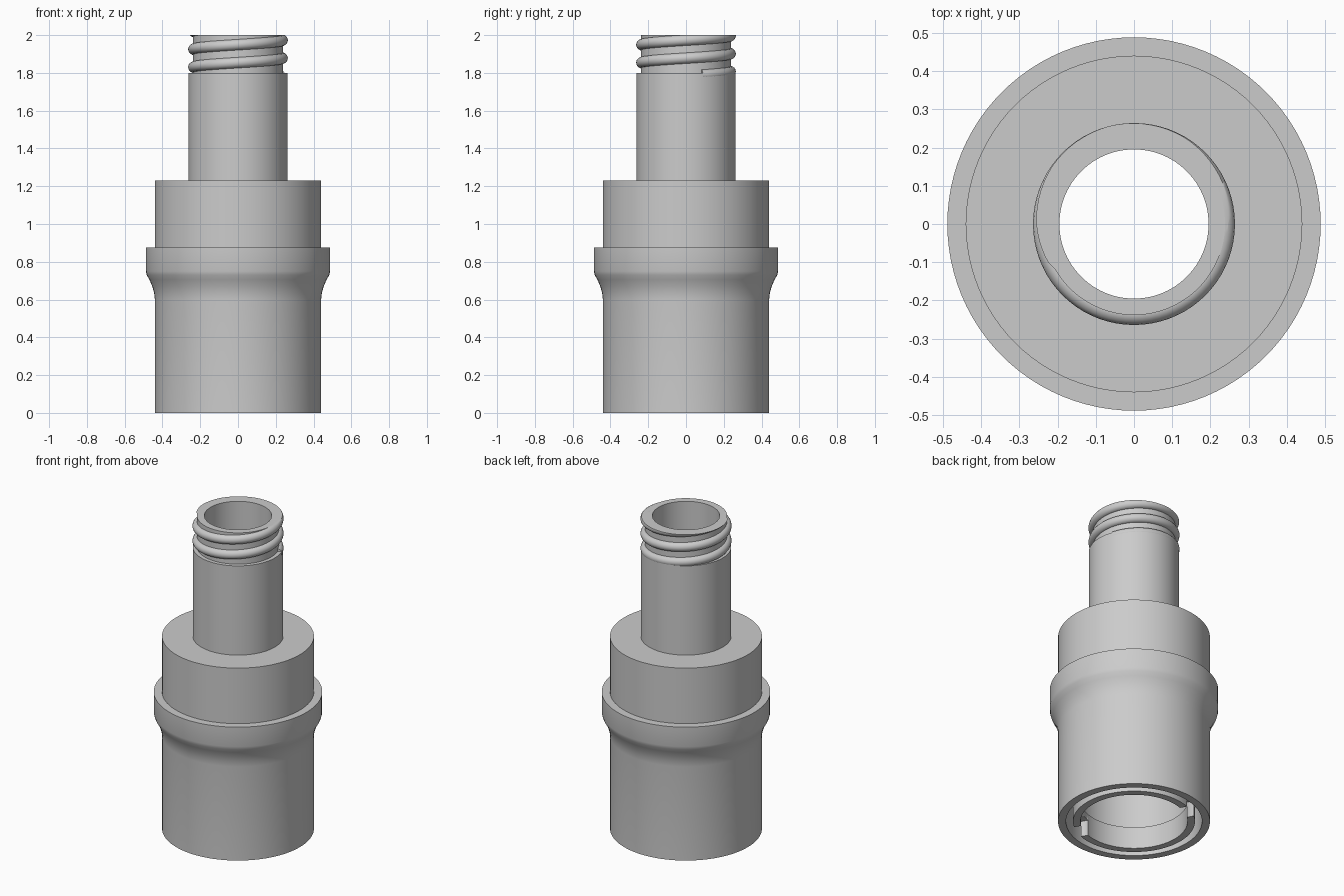
import bpy, bmesh, math
from mathutils import Matrix, Vector

cube = bpy.data.objects.get("Cube")
if cube:
    bpy.data.objects.remove(cube, do_unlink=True)

grey = bpy.data.materials.new("plain grey")
grey.use_nodes = True
colour = (0.6, 0.6, 0.6, 1)
grey.diffuse_color = colour
grey.node_tree.nodes["Principled BSDF"].inputs["Base Color"].default_value = colour


def finish(bm, name):
    """Turn a bmesh into a smooth grey object with crisp edges."""
    bmesh.ops.recalc_face_normals(bm, faces=bm.faces)
    mesh = bpy.data.meshes.new(name)
    bm.to_mesh(mesh)
    bm.free()
    mesh.materials.append(grey)
    obj = bpy.data.objects.new(name, mesh)
    bpy.context.collection.objects.link(obj)
    bpy.ops.object.select_all(action='DESELECT')
    obj.select_set(True)
    bpy.context.view_layer.objects.active = obj
    bpy.ops.object.shade_smooth_by_angle(angle=math.radians(38))
    return obj


def revolve(name, profile, steps=96):
    """Spin a closed (radius, height) profile around z."""
    bm = bmesh.new()
    rings = []
    for i in range(steps):
        turn = Matrix.Rotation(math.tau * i / steps, 3, 'Z')
        rings.append([bm.verts.new(turn @ Vector((r, 0, z))) for r, z in profile])
    n = len(profile)
    for i in range(steps):
        a, b = rings[i], rings[(i + 1) % steps]
        for j in range(n):
            k = (j + 1) % n
            bm.faces.new((a[j], b[j], b[k], a[k]))
    return finish(bm, name)


# Hollow body: skirt, flared collar, shoulder, stem and threaded neck
revolve("body", [
    (0.394, 0), (0.44, 0), (0.44, 0.6), (0.444, 0.635), (0.454, 0.67),
    (0.469, 0.705), (0.483, 0.73), (0.488, 0.75), (0.488, 0.875),
    (0.44, 0.875), (0.44, 1.23), (0.262, 1.23), (0.262, 1.8),
    (0.238, 1.8), (0.238, 2), (0.195, 2), (0.195, 1.13),
    (0.33, 1.13), (0.33, 0.3), (0.394, 0.3)])

# Inner ring in the base, with two opposite notches
ring = revolve("inner_ring", [
    (0.31, 0), (0.353, 0), (0.353, 0.3), (0.33, 0.3), (0.33, 0.14), (0.31, 0.14)])
bm = bmesh.new()
bmesh.ops.create_cube(bm, size=1, matrix=Matrix.Rotation(math.radians(120), 4, 'Z')
                      @ Matrix.Diagonal((1, 0.115, 0.2, 1)))
cutter = finish(bm, "notch_cutter")
cutter.hide_render = True
notch = ring.modifiers.new("notches", 'BOOLEAN')
notch.operation = 'DIFFERENCE'
notch.object = cutter
bpy.context.view_layer.objects.active = ring
bpy.ops.object.modifier_apply(modifier=notch.name)
bpy.data.objects.remove(cutter, do_unlink=True)

# Round screw thread, trimmed flush with the rim
bm = bmesh.new()
pitch, wire, radius, sides, per_turn = 0.095, 0.029, 0.235, 16, 72
start = math.radians(20)
count = int(per_turn * 2.6)
loops = []
for i in range(count + 1):
    angle = start + math.tau * i / per_turn
    height = 1.783 + pitch * angle / math.tau
    turn = Matrix.Rotation(angle, 3, 'Z')
    loops.append([bm.verts.new(turn @ Vector((
        radius + wire * math.cos(math.tau * j / sides), 0,
        height + wire * math.sin(math.tau * j / sides)))) for j in range(sides)])
for a, b in zip(loops, loops[1:]):
    for j in range(sides):
        k = (j + 1) % sides
        bm.faces.new((a[j], b[j], b[k], a[k]))
bm.faces.new(loops[0])
bm.faces.new(loops[-1])
cut = bmesh.ops.bisect_plane(bm, geom=bm.verts[:] + bm.edges[:] + bm.faces[:],
                             plane_co=(0, 0, 2), plane_no=(0, 0, 1), clear_outer=True)
bmesh.ops.holes_fill(bm, edges=[e for e in bm.edges if e.is_boundary], sides=0)
finish(bm, "screw_thread")
